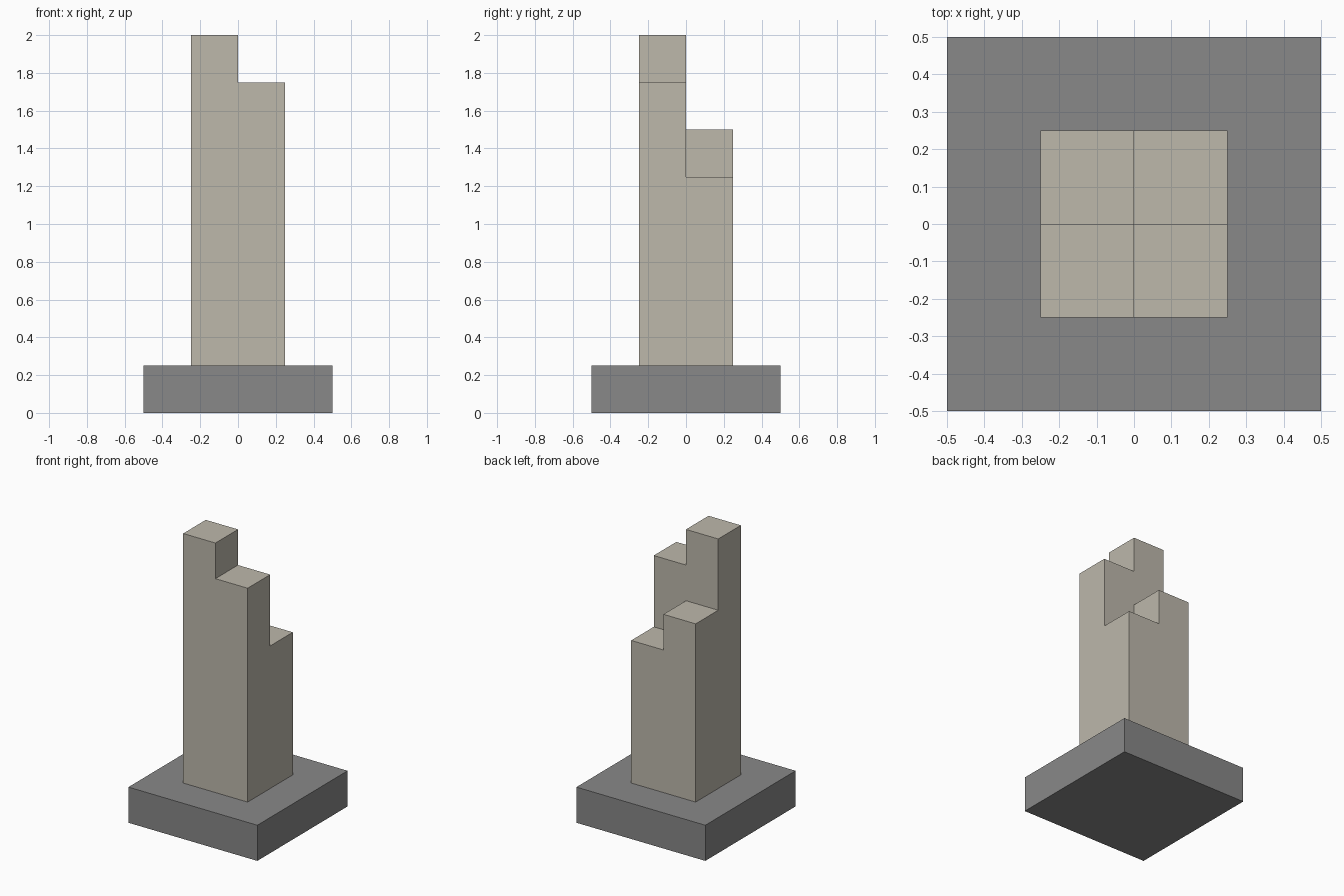
import bpy
import bmesh
from mathutils import Matrix, Vector

default = bpy.data.objects.get("Cube")
if default:
    bpy.data.objects.remove(default, do_unlink=True)


def make_material(name, colour):
    mat = bpy.data.materials.new(name)
    mat.use_nodes = True
    mat.diffuse_color = colour
    mat.node_tree.nodes["Principled BSDF"].inputs["Base Color"].default_value = colour
    return mat


def add_object(name, bm, mat):
    bmesh.ops.recalc_face_normals(bm, faces=bm.faces[:])
    mesh = bpy.data.meshes.new(name)
    bm.to_mesh(mesh)
    bm.free()
    mesh.materials.append(mat)
    obj = bpy.data.objects.new(name, mesh)
    bpy.context.collection.objects.link(obj)
    return obj


def raise_faces(bm, faces, height):
    """Extrude a patch of faces upward and return the raised caps."""
    result = bmesh.ops.extrude_face_region(bm, geom=faces)["geom"]
    verts = [g for g in result if isinstance(g, bmesh.types.BMVert)]
    caps = [g for g in result if isinstance(g, bmesh.types.BMFace)]
    bmesh.ops.translate(bm, verts=verts, vec=Vector((0, 0, height)))
    leftover = [f for f in faces if f.is_valid]
    if leftover:
        bmesh.ops.delete(bm, geom=leftover, context="FACES")
    return caps


stone = make_material("warm stone", (0.51, 0.48, 0.41, 1))
grey = make_material("grey plinth", (0.246, 0.246, 0.246, 1))

# Square plinth
PLINTH_H = 0.25
bm = bmesh.new()
bmesh.ops.create_cube(bm, size=1, matrix=Matrix.Translation((0, 0, PLINTH_H / 2))
                      @ Matrix.Diagonal((1, 1, PLINTH_H, 1)))
add_object("plinth", bm, grey)

# Tower: four quarters, each one step lower than the one before
STEP = 0.25
bm = bmesh.new()
bmesh.ops.create_grid(bm, x_segments=2, y_segments=2, size=0.25,
                      matrix=Matrix.Translation((0, 0, PLINTH_H)))
caps = raise_faces(bm, bm.faces[:], 1.0)


def rank(face):
    """Lowest quarter first: back left, back right, front left, front right."""
    c = face.calc_center_median()
    return (-c.y, -c.x)


while len(caps) > 1:
    caps = raise_faces(bm, sorted(caps, key=rank)[1:], STEP)
add_object("stepped_tower", bm, stone)
